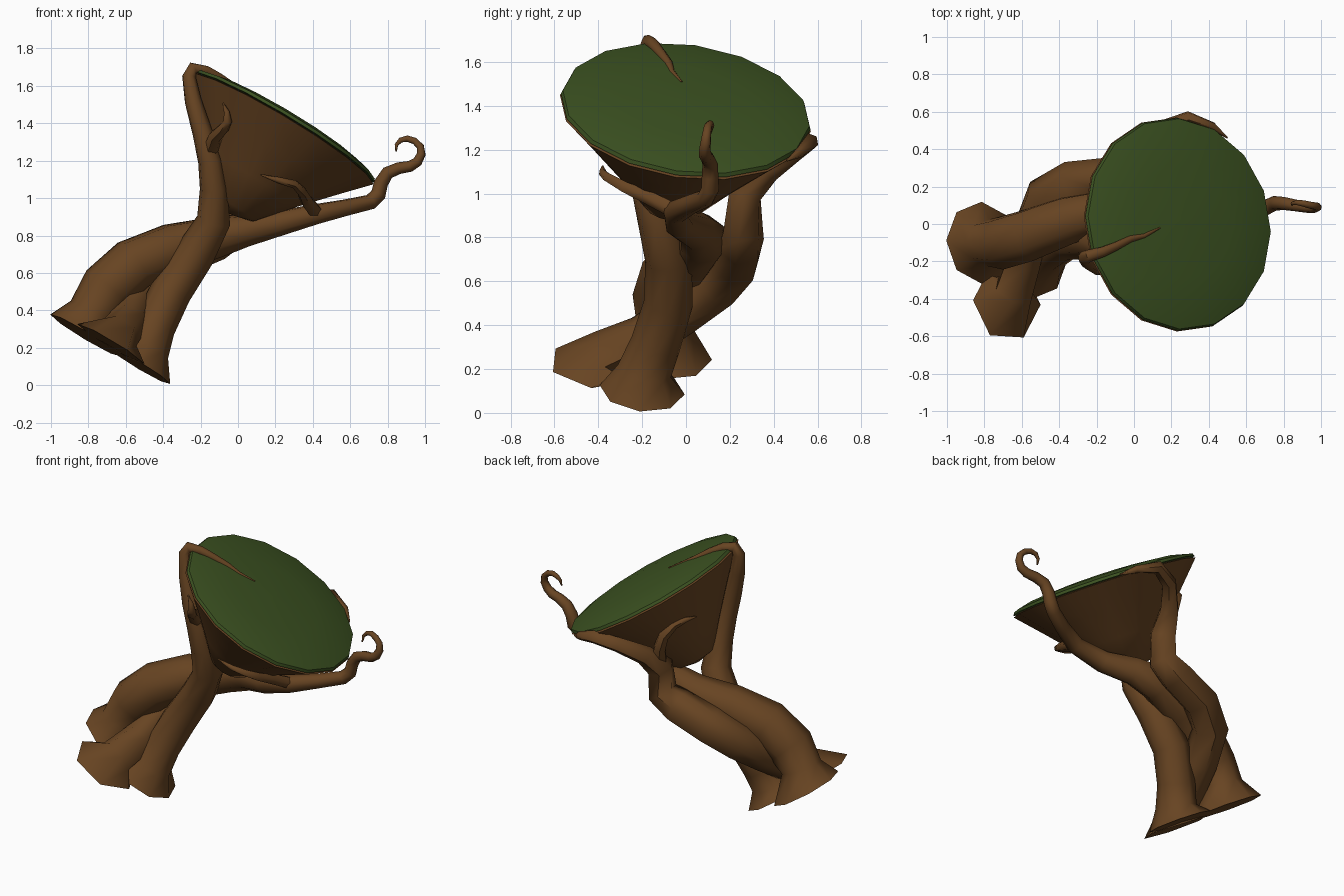
import bpy, bmesh, math
from mathutils import Vector

# The whole table leans: N is the normal of the foot plane, TOP_N of the top
N = Vector((0.6, 0.11, 1.0)).normalized()
TOP_N = Vector((0.6, 0.145, 1.0)).normalized()
CENTRE = Vector((0.24, 0.0, 1.385))


def material(name, rgb):
    m = bpy.data.materials.new(name)
    m.diffuse_color = (*rgb, 1.0)
    return m


BARK = material("bark brown", (0.137, 0.058, 0.016))
MOSS = material("moss green", (0.044, 0.083, 0.015))


def finish(name, bm, mat, angle):
    bmesh.ops.recalc_face_normals(bm, faces=bm.faces)
    me = bpy.data.meshes.new(name)
    bm.to_mesh(me)
    bm.free()
    me.materials.append(mat)
    ob = bpy.data.objects.new(name, me)
    bpy.context.collection.objects.link(ob)
    bpy.ops.object.select_all(action='DESELECT')
    ob.select_set(True)
    bpy.context.view_layer.objects.active = ob
    bpy.ops.object.shade_smooth_by_angle(angle=math.radians(angle))
    return ob


def skin(bm, rings):
    """Bridge a list of vertex rings with quads."""
    for a, b in zip(rings, rings[1:]):
        n = len(a)
        for i in range(n):
            j = (i + 1) % n
            bm.faces.new((a[i], a[j], b[j], b[i]))


def ring(bm, c, u, v, r, sides):
    return [bm.verts.new(c + r * (math.cos(t) * u + math.sin(t) * v))
            for t in (2 * math.pi * i / sides for i in range(sides))]


def lathe(name, profile, mat, sides=16):
    """Turn (radius, height) points around the leaning axis; ends are closed."""
    bm = bmesh.new()
    u = (Vector((1, 0, 0)) - TOP_N * TOP_N.x).normalized()
    v = TOP_N.cross(u)
    rings = [ring(bm, CENTRE + TOP_N * h, u, v, r, sides) for r, h in profile]
    skin(bm, rings)
    bm.faces.new(rings[0])
    bm.faces.new(rings[-1])
    return finish(name, bm, mat, 50)


def tube(name, pts, foot=None, sides=8):
    """Tapered branch through (x, y, z, radius); foot = (x, y, radius) flare on the ground plane."""
    if foot:
        x, y, r = foot
        pts = [(x, y, (-0.2 - N.x * x - N.y * y) / N.z, r)] + pts
    P = [Vector(p[:3]) for p in pts]
    bm = bmesh.new()
    rings = []
    u = None
    for i, p in enumerate(P):
        a, b = P[max(i - 1, 0)], P[min(i + 1, len(P) - 1)]
        t = (b - p).normalized() + (p - a).normalized()
        t = N.copy() if foot and i == 0 else t.normalized()
        if u is None:
            u = Vector((1, 0, 0)) if abs(t.x) < 0.8 else Vector((0, 1, 0))
        u = (u - t * u.dot(t)).normalized()
        rings.append(ring(bm, p, u, t.cross(u), pts[i][3], sides))
    skin(bm, rings)
    bm.faces.new(rings[0])
    bm.faces.new(rings[-1])
    return finish(name, bm, BARK, 60)


# Table top: mossy cap over a wooden bowl
lathe("moss_top", [(0.05, -0.012), (0.575, -0.012), (0.568, 0.006), (0.48, 0.028),
                   (0.30, 0.045), (0.12, 0.053), (0.01, 0.055)], MOSS)
lathe("wooden_bowl", [(0.05, -0.02), (0.56, -0.016), (0.578, -0.022), (0.43, -0.18),
                      (0.275, -0.35), (0.13, -0.52), (0.02, -0.55)], BARK)

# Left leg: runs under the bowl and ends in the hook
tube("left_leg_with_hook", [
    (-0.78, -0.10, 0.40, 0.125), (-0.70, -0.10, 0.52, 0.145), (-0.56, -0.06, 0.645, 0.145),
    (-0.35, 0.02, 0.735, 0.135), (-0.12, 0.08, 0.79, 0.115), (0.05, 0.05, 0.83, 0.09),
    (0.22, -0.03, 0.865, 0.07), (0.42, -0.05, 0.915, 0.055), (0.58, 0.02, 0.95, 0.045),
    (0.71, 0.09, 0.98, 0.042), (0.75, 0.11, 1.02, 0.041), (0.765, 0.11, 1.08, 0.038),
    (0.80, 0.11, 1.135, 0.035), (0.86, 0.10, 1.16, 0.032), (0.92, 0.09, 1.17, 0.030),
    (0.96, 0.085, 1.195, 0.027), (0.98, 0.09, 1.235, 0.024), (0.975, 0.095, 1.275, 0.021),
    (0.945, 0.10, 1.305, 0.019), (0.905, 0.11, 1.318, 0.017), (0.87, 0.115, 1.31, 0.014),
    (0.847, 0.11, 1.285, 0.010), (0.845, 0.10, 1.25, 0.004)], foot=(-0.815, -0.10, 0.22))
tube("hook_branch_twig", [
    (0.42, -0.05, 0.92, 0.04), (0.37, -0.17, 0.98, 0.036), (0.345, -0.28, 1.03, 0.028),
    (0.30, -0.36, 1.075, 0.022), (0.22, -0.38, 1.095, 0.018), (0.12, -0.38, 1.125, 0.004)],
    sides=6)

# Front leg: climbs the bowl and curls over the rim
tube("front_leg_over_rim", [
    (-0.49, -0.19, 0.19, 0.125), (-0.45, -0.14, 0.31, 0.115), (-0.36, -0.08, 0.50, 0.112),
    (-0.23, -0.08, 0.70, 0.107), (-0.13, -0.13, 0.88, 0.092), (-0.13, -0.18, 1.05, 0.075),
    (-0.15, -0.21, 1.20, 0.065), (-0.19, -0.22, 1.35, 0.055), (-0.24, -0.20, 1.52, 0.046),
    (-0.262, -0.18, 1.65, 0.038), (-0.24, -0.17, 1.695, 0.033), (-0.17, -0.15, 1.68, 0.029),
    (-0.10, -0.12, 1.645, 0.024), (-0.02, -0.08, 1.595, 0.019), (0.05, -0.065, 1.555, 0.014),
    (0.14, -0.02, 1.51, 0.004)],
    foot=(-0.53, -0.20, 0.195))
tube("front_leg_twig", [
    (-0.15, -0.21, 1.24, 0.045), (-0.12, -0.30, 1.33, 0.038), (-0.08, -0.37, 1.37, 0.032),
    (-0.055, -0.405, 1.41, 0.024), (-0.06, -0.41, 1.46, 0.016), (-0.08, -0.41, 1.51, 0.004)],
    sides=6)

# Back leg: twists beneath the left leg, then climbs the back of the bowl to hug the rim
tube("back_leg_along_rim", [
    (-0.64, -0.36, 0.27, 0.115), (-0.59, -0.20, 0.34, 0.105), (-0.55, -0.03, 0.45, 0.105),
    (-0.48, 0.14, 0.585, 0.115), (-0.33, 0.225, 0.685, 0.115), (-0.12, 0.25, 0.77, 0.11),
    (-0.01, 0.26, 0.83, 0.095), (0.0, 0.27, 1.00, 0.085), (0.04, 0.38, 1.11, 0.062),
    (0.15, 0.51, 1.20, 0.047), (0.29, 0.565, 1.235, 0.04), (0.42, 0.52, 1.19, 0.026),
    (0.50, 0.46, 1.15, 0.004)], foot=(-0.68, -0.42, 0.21), sides=6)
tube("back_leg_twig", [
    (0.0, 0.28, 1.03, 0.05), (-0.03, 0.32, 1.15, 0.04), (-0.06, 0.32, 1.24, 0.034),
    (-0.11, 0.28, 1.31, 0.026), (-0.16, 0.23, 1.34, 0.016), (-0.20, 0.17, 1.35, 0.004)], sides=6)
